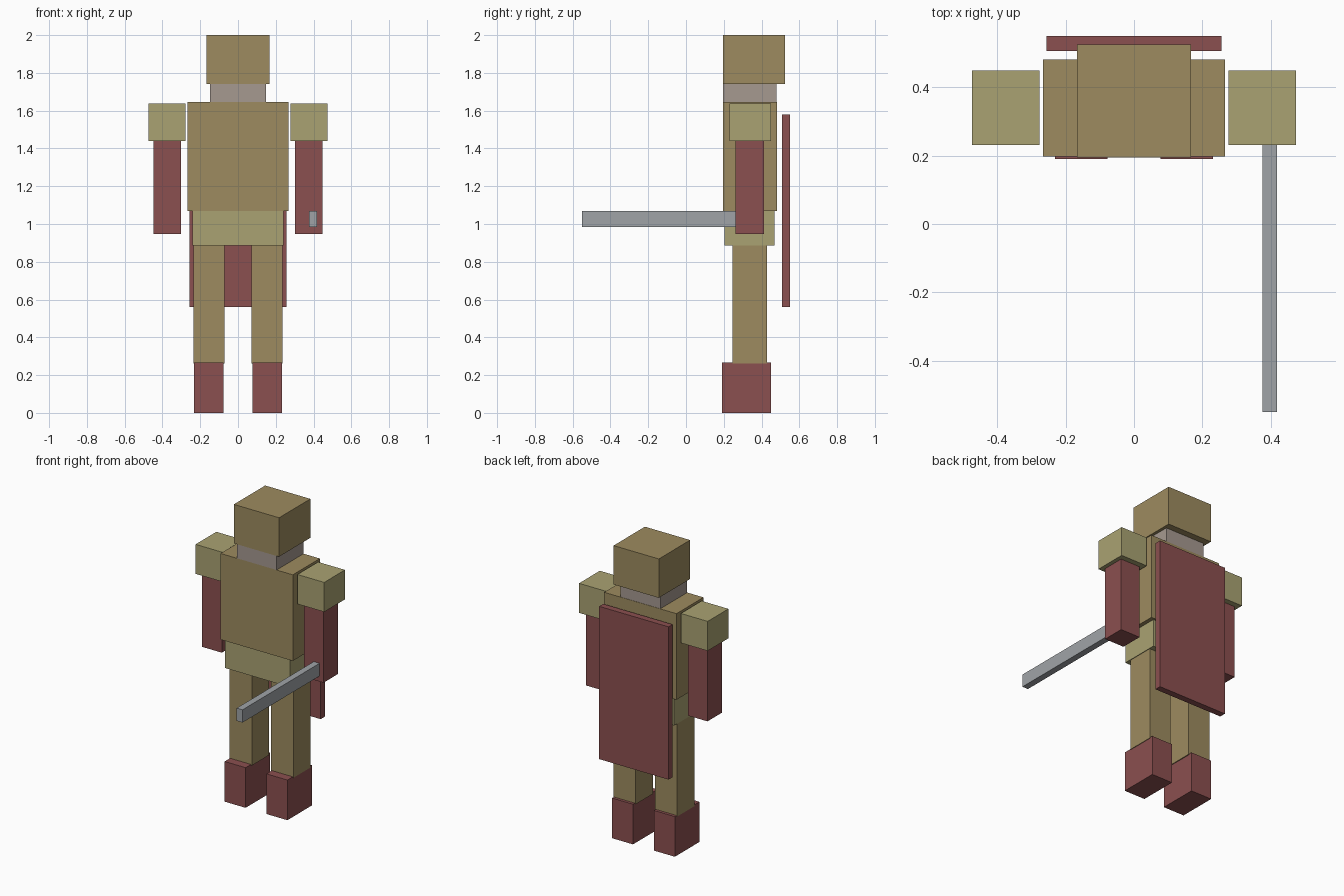
import bpy

if "Cube" in bpy.data.objects:
    bpy.data.objects.remove(bpy.data.objects["Cube"])


def material(name, r, g, b):
    m = bpy.data.materials.new(name)
    m.diffuse_color = (r, g, b, 1)
    m.use_nodes = True
    m.node_tree.nodes["Principled BSDF"].inputs["Base Color"].default_value = m.diffuse_color
    return m


TAN = material("tan", 0.34, 0.26, 0.115)
OLIVE = material("olive", 0.40, 0.365, 0.17)
MAROON = material("maroon", 0.26, 0.08, 0.08)
SKIN = material("skin", 0.38, 0.32, 0.28)
STEEL = material("steel", 0.35, 0.37, 0.39)


def box(name, x, y, z, mat):
    """Box from (min, max) ranges on each axis."""
    bpy.ops.mesh.primitive_cube_add(size=1)
    ob = bpy.context.object
    ob.name = name
    for v in ob.data.vertices:
        v.co = [lo + (c + 0.5) * (hi - lo) for c, (lo, hi) in zip(v.co, (x, y, z))]
    ob.data.materials.append(mat)


def pair(name, x, y, z, mat):
    """Matching boxes on both sides of x = 0."""
    box(name + "_left", x, y, z, mat)
    box(name + "_right", (-x[1], -x[0]), y, z, mat)


# Head, neck, torso and hips
box("head", (-0.167, 0.167), (0.195, 0.525), (1.74, 2.0), TAN)
box("neck", (-0.147, 0.147), (0.197, 0.48), (1.645, 1.74), SKIN)
box("torso", (-0.267, 0.267), (0.197, 0.482), (1.07, 1.645), TAN)
box("hips", (-0.24, 0.24), (0.204, 0.468), (0.885, 1.07), OLIVE)

# Limbs
pair("shoulder_pad", (0.277, 0.475), (0.231, 0.45), (1.44, 1.637), OLIVE)
pair("arm", (0.303, 0.448), (0.262, 0.413), (0.948, 1.44), MAROON)
pair("leg", (0.071, 0.236), (0.247, 0.43), (0.262, 0.885), TAN)
pair("boot", (0.077, 0.232), (0.19, 0.449), (0.0, 0.268), MAROON)

# Cape on the back and sword held forward
box("cape", (-0.256, 0.256), (0.507, 0.55), (0.56, 1.58), MAROON)
box("sword", (0.376, 0.419), (-0.551, 0.28), (0.985, 1.07), STEEL)
